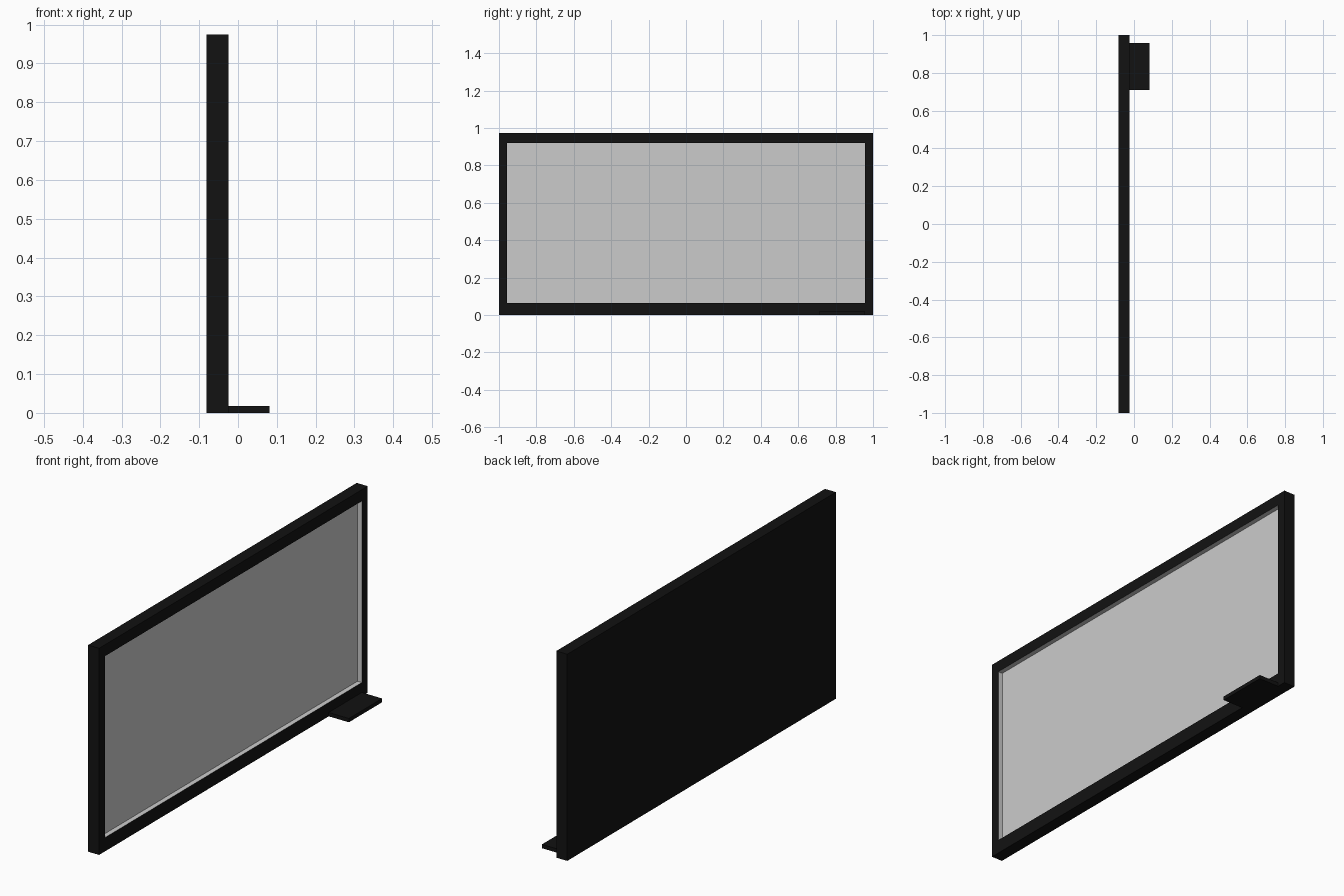
import bpy, bmesh
from mathutils import Vector

if "Cube" in bpy.data.objects:
    bpy.data.objects.remove(bpy.data.objects["Cube"])

black = bpy.data.materials.new("matte_black")
black.diffuse_color = (0.006, 0.006, 0.006, 1)
black.use_nodes = True
black.node_tree.nodes["Principled BSDF"].inputs["Base Color"].default_value = black.diffuse_color


def box(lo, hi):
    """bmesh box spanning two corners"""
    bm = bmesh.new()
    bmesh.ops.create_cube(bm, size=1)
    lo, hi = Vector(lo), Vector(hi)
    for v in bm.verts:
        v.co = (lo + hi) / 2 + v.co * (hi - lo)
    bm.normal_update()
    return bm


def front_face(bm):
    return max(bm.faces, key=lambda f: f.calc_center_median().x)


def finish(bm, name, mat=None):
    me = bpy.data.meshes.new(name)
    bm.to_mesh(me)
    bm.free()
    ob = bpy.data.objects.new(name, me)
    bpy.context.collection.objects.link(ob)
    if mat:
        me.materials.append(mat)
    return ob


BACK, FACE, RECESS = -0.081, -0.024, -0.047
OPEN_Y, OPEN_LOW, OPEN_HIGH = 0.957, 0.065, 0.92

# Casing: closed back and sides, with a front border around the opening
bm = box((BACK, -1, 0), (FACE, 1, 0.974))
inner = front_face(bm)
bmesh.ops.inset_region(bm, faces=[inner], thickness=0.04)
for v in inner.verts:
    v.co.y = OPEN_Y if v.co.y > 0 else -OPEN_Y
    v.co.z = OPEN_HIGH if v.co.z > 0.5 else OPEN_LOW
bmesh.ops.delete(bm, geom=[inner], context='FACES_ONLY')
finish(bm, "casing", black)

# Recessed grey screen with its surrounding reveal
bm = box((RECESS, -OPEN_Y, OPEN_LOW), (FACE, OPEN_Y, OPEN_HIGH))
bmesh.ops.delete(bm, geom=[front_face(bm)], context='FACES_ONLY')
bmesh.ops.reverse_faces(bm, faces=bm.faces[:])
finish(bm, "screen")

# Small ledge at the foot of one end
finish(box((FACE, 0.71, 0), (0.081, 0.957, 0.018)), "ledge", black)
